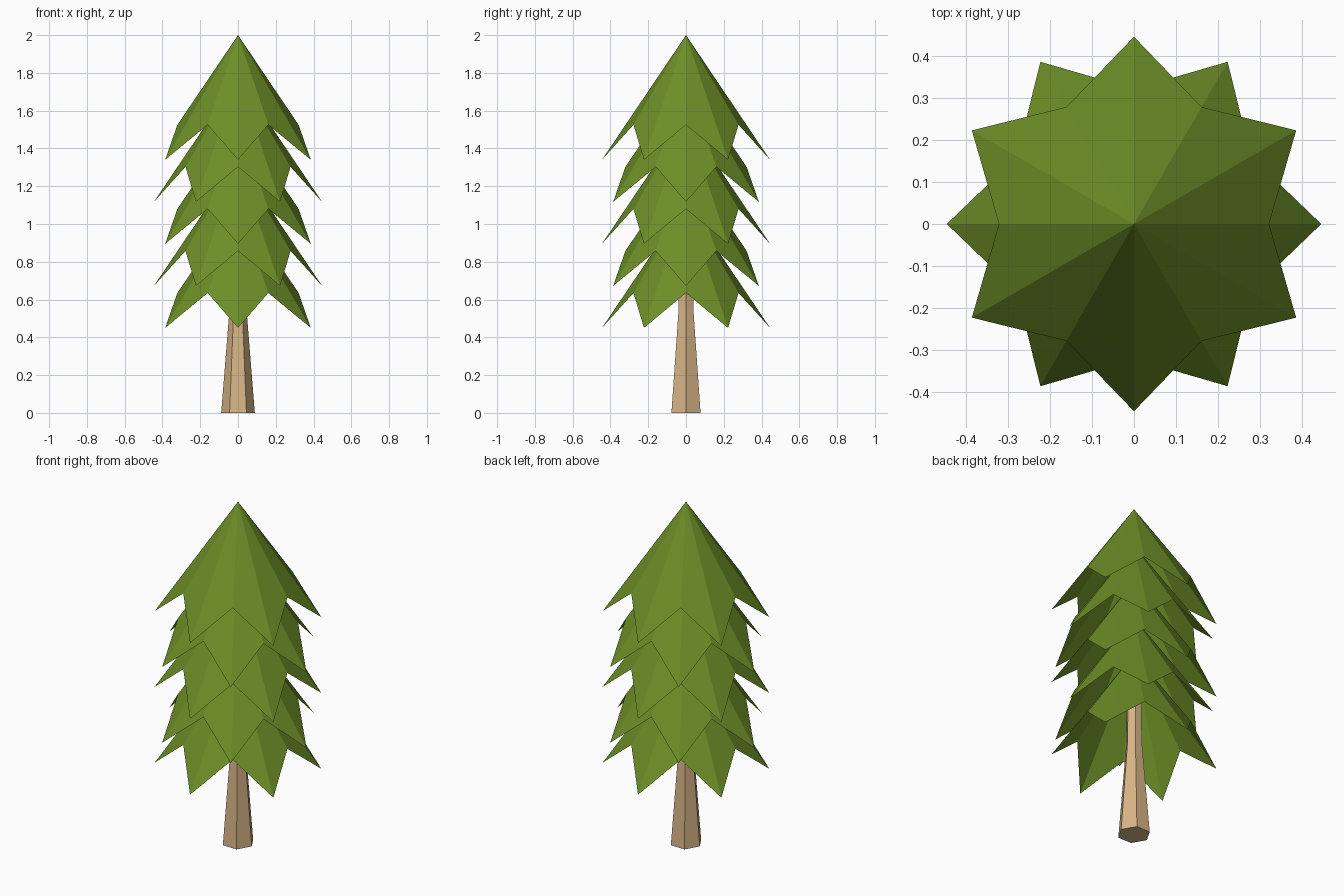
import bpy, bmesh
from math import sin, cos, pi

if "Cube" in bpy.data.objects:
    bpy.data.objects.remove(bpy.data.objects["Cube"])


def material(name, color):
    mat = bpy.data.materials.new(name)
    mat.diffuse_color = (*color, 1)
    mat.use_nodes = True
    mat.node_tree.nodes["Principled BSDF"].inputs["Base Color"].default_value = mat.diffuse_color
    return mat


def make_object(name, bm, mat):
    bmesh.ops.recalc_face_normals(bm, faces=bm.faces)
    mesh = bpy.data.meshes.new(name)
    bm.to_mesh(mesh)
    bm.free()
    mesh.materials.append(mat)
    obj = bpy.data.objects.new(name, mesh)
    bpy.context.collection.objects.link(obj)
    return obj


green = material("needles", (0.15, 0.27, 0.02))
brown = material("bark", (0.68, 0.46, 0.24))


# Open cone whose hem zigzags between six low tips and six high notches
def foliage_tier(name, apex_z, turn):
    bm = bmesh.new()
    apex = bm.verts.new((0, 0, apex_z))
    hem = []
    for i in range(12):
        radius, drop = (0.445, 0.66) if i % 2 == 0 else (0.321, 0.475)
        a = turn + i * pi / 6
        hem.append(bm.verts.new((radius * cos(a), radius * sin(a), apex_z - drop)))
    for i in range(12):
        bm.faces.new((apex, hem[i], hem[(i + 1) % 12]))
    make_object(name, bm, green)


# Five stacked tiers, alternately turned by half a tip
for k in range(5):
    foliage_tier(f"foliage_tier_{k + 1}", 2 - 0.2225 * k, pi / 6 * ((k + 1) % 2))

# Hexagonal tapered trunk, running up inside the foliage
bm = bmesh.new()
rings = []
for z, r in ((0, 0.089), (0.55, 0.045), (0.95, 0.04)):
    rings.append([bm.verts.new((r * cos(i * pi / 3), r * sin(i * pi / 3), z))
                  for i in range(6)])
for low, high in zip(rings, rings[1:]):
    for i in range(6):
        j = (i + 1) % 6
        bm.faces.new((low[i], low[j], high[j], high[i]))
bm.faces.new(rings[0][::-1])
bm.faces.new(rings[-1])
make_object("trunk", bm, brown)
